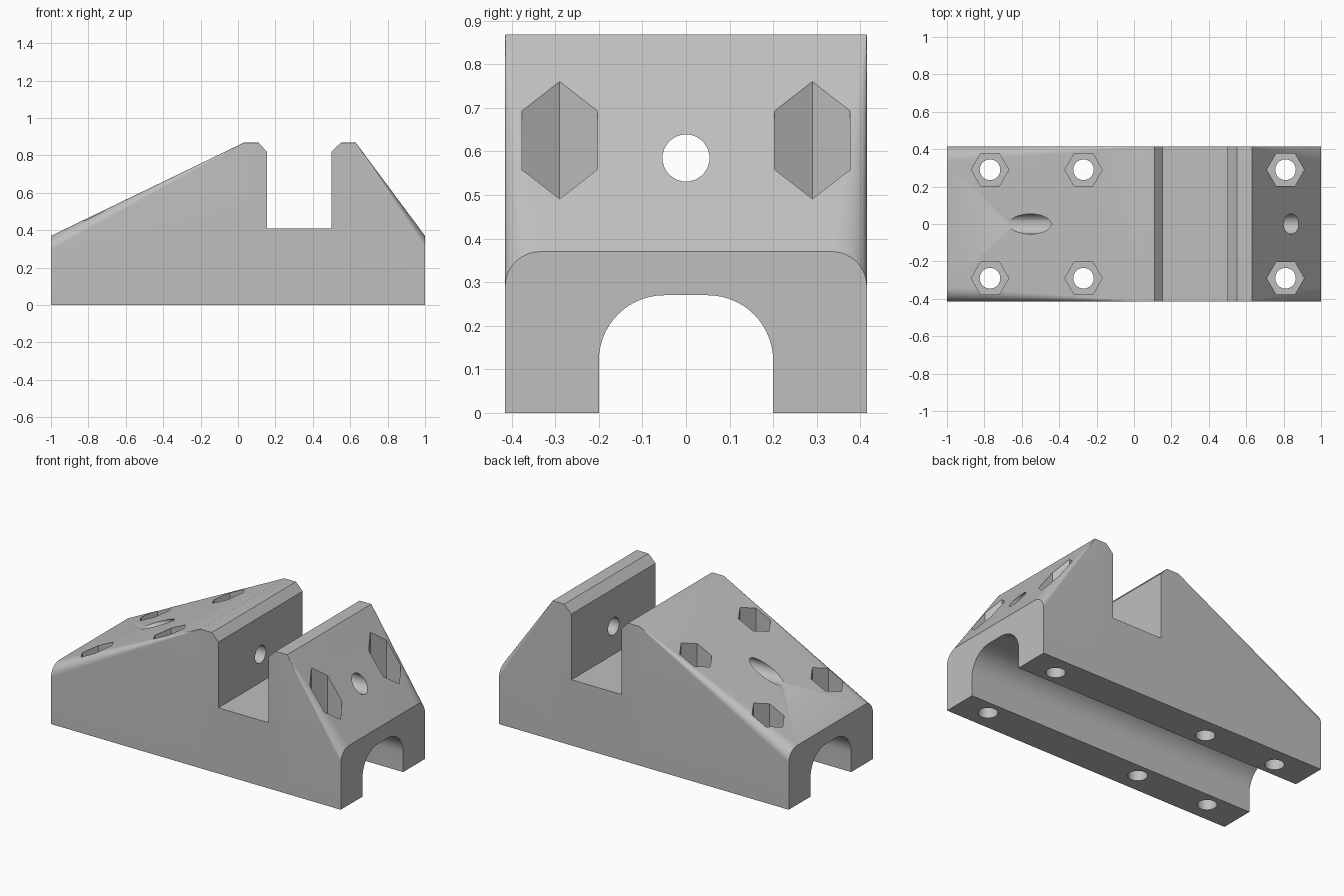
import bpy, bmesh, math
from mathutils import Matrix

if "Cube" in bpy.data.objects:
    bpy.data.objects.remove(bpy.data.objects["Cube"], do_unlink=True)

grey = bpy.data.materials.new("light grey plastic")
grey.use_nodes = True
GREY = (0.52, 0.52, 0.52, 1)
grey.diffuse_color = GREY
grey.node_tree.nodes["Principled BSDF"].inputs["Base Color"].default_value = GREY

HALF_WIDTH, PEAK, END = 0.415, 0.868, 0.37


def finish(name, bm):
    bmesh.ops.recalc_face_normals(bm, faces=bm.faces)
    mesh = bpy.data.meshes.new(name)
    bm.to_mesh(mesh)
    bm.free()
    mesh.materials.append(grey)
    obj = bpy.data.objects.new(name, mesh)
    bpy.context.collection.objects.link(obj)
    return obj


def loft(name, sections):
    """Skin matching rings of points and cap both ends."""
    bm = bmesh.new()
    rings = [[bm.verts.new(p) for p in s] for s in sections]
    n = len(rings[0])
    for a, b in zip(rings, rings[1:]):
        for i in range(n):
            j = (i + 1) % n
            bm.faces.new((a[i], a[j], b[j], b[i]))
    bm.faces.new(rings[0])
    bm.faces.new(rings[-1])
    return finish(name, bm)


def arch(x, half, bottom, top, r, steps=14):
    """Upright section across y with its two top corners rounded."""
    arc = [(half - r + r * math.cos(t), top - r + r * math.sin(t))
           for t in (math.pi / 2 * i / steps for i in range(steps + 1))]
    pts = [(half, bottom)] + arc + [(-y, z) for y, z in reversed(arc)] + [(-half, bottom)]
    return [(x, y, z) for y, z in pts]


def cylinder(name, sides, r, length, matrix):
    bm = bmesh.new()
    bmesh.ops.create_cone(bm, cap_ends=True, segments=sides, radius1=r, radius2=r,
                          depth=length, matrix=matrix)
    return finish(name, bm)


# Body: end corners are rounded and the rounding fades out towards the peak
body = loft("clamp_block", [arch(x, HALF_WIDTH, 0, z, r) for x, z, r in
            ((-1, END, 0.08), (0.03, PEAK, 0.001), (0.63, PEAK, 0.001), (1, END, 0.08))])

# Slot with chamfered lips
slot = [(0.155, 0.41), (0.5, 0.41), (0.5, 0.82), (0.55, PEAK),
        (0.6, 0.916), (0.06, 0.916), (0.11, PEAK), (0.155, 0.82)]
cutters = [loft("slot_cutter", [[(x, y, z) for x, z in slot] for y in (-0.6, 0.6)])]

# Lengthwise tunnel underneath and bore through the middle
cutters.append(loft("tunnel_cutter", [arch(x, 0.2, -0.2, 0.27, 0.15) for x in (-1.2, 1.2)]))
cutters.append(cylinder("bore_cutter", 40, 0.054, 3,
               Matrix.Translation((0, 0, 0.585)) @ Matrix.Rotation(math.pi / 2, 4, "Y")))

# Bolt holes with hexagonal nut pockets
for x in (-0.77, -0.27, 0.81):
    for y in (-0.29, 0.29):
        cutters.append(cylinder("bolt_cutter", 32, 0.055, 3, Matrix.Translation((x, y, 0))))
        cutters.append(cylinder("nut_cutter", 6, 0.1, 1, Matrix.Translation((x, y, 0.7))
                                @ Matrix.Rotation(math.pi / 2, 4, "Z")))

for cutter in cutters:
    mod = body.modifiers.new(cutter.name, "BOOLEAN")
    mod.operation, mod.solver, mod.object = "DIFFERENCE", "EXACT", cutter

# Bake the cuts and remove the cutters
bpy.context.view_layer.update()
graph = bpy.context.evaluated_depsgraph_get()
mesh = bpy.data.meshes.new_from_object(body.evaluated_get(graph))
body.modifiers.clear()
body.data = mesh
mesh.materials.clear()
mesh.materials.append(grey)
for poly in mesh.polygons:
    poly.material_index = 0
for cutter in cutters:
    bpy.data.objects.remove(cutter, do_unlink=True)

for o in bpy.context.selected_objects:
    o.select_set(False)
body.select_set(True)
bpy.context.view_layer.objects.active = body
bpy.ops.object.shade_smooth_by_angle(angle=math.radians(30))
